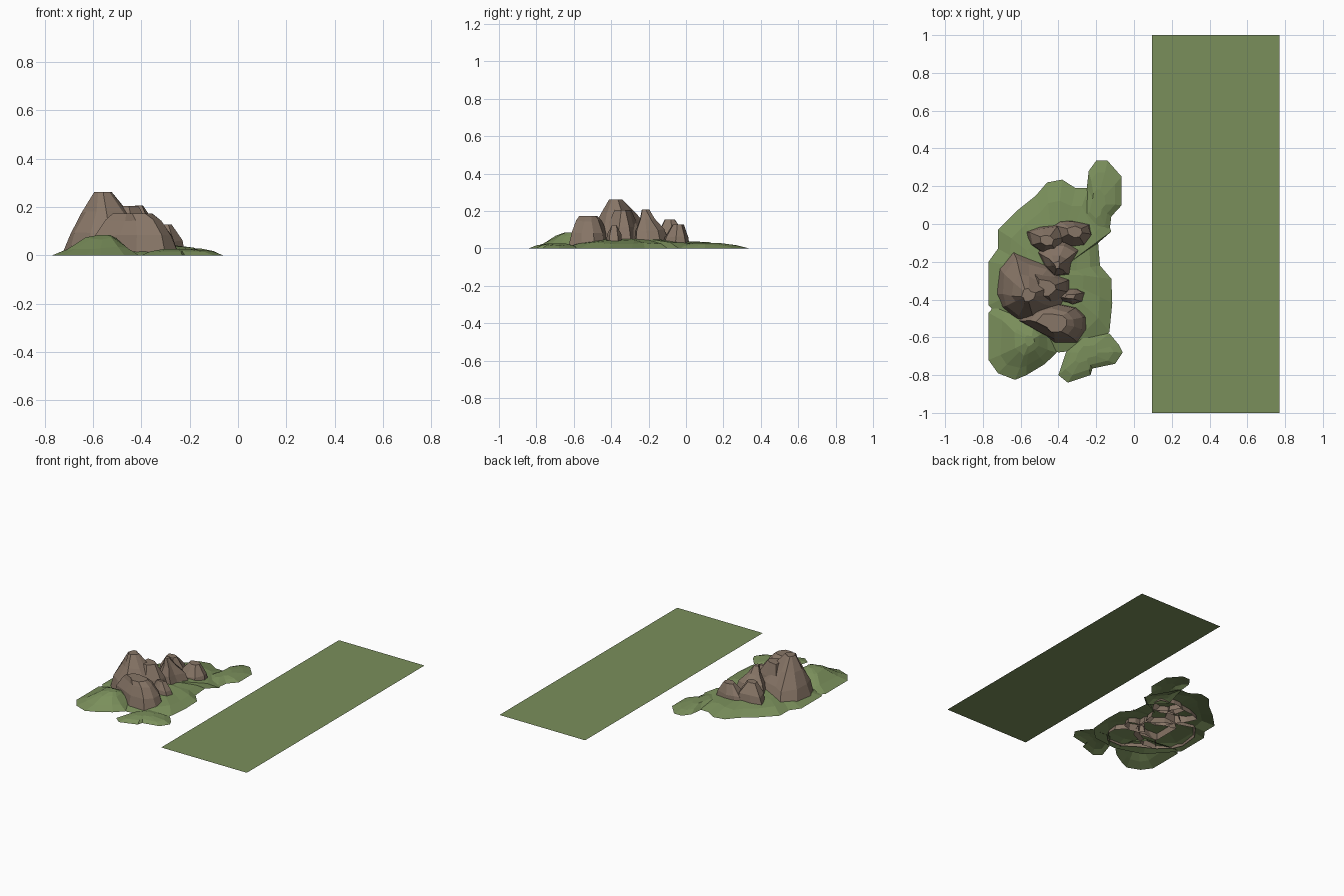
import bpy, bmesh, random

if "Cube" in bpy.data.objects:
    bpy.data.objects.remove(bpy.data.objects["Cube"])
random.seed(4)


def material(name, rgb):
    m = bpy.data.materials.new(name)
    m.diffuse_color = (*rgb, 1)
    m.use_nodes = True
    m.node_tree.nodes["Principled BSDF"].inputs["Base Color"].default_value = m.diffuse_color
    return m


GREEN = material("grass green", (0.195, 0.275, 0.105))
BROWN = material("rock brown", (0.245, 0.180, 0.135))


def make(name, bm, mat):
    me = bpy.data.meshes.new(name)
    bm.normal_update()
    bm.to_mesh(me)
    bm.free()
    me.materials.append(mat)
    ob = bpy.data.objects.new(name, me)
    bpy.context.collection.objects.link(ob)
    return ob


def mound(name, outline, peak, levels, mat, jitter=0.006):
    """Open-bottomed lump: the outline shrinks toward the peak (x, y) at each (scale, z)."""
    bm = bmesh.new()
    px, py = peak
    rings = []
    for s, z in [(1, 0)] + levels:
        last = (s, z) == levels[-1]
        ring = []
        for x, y in outline:
            j = 0 if z == 0 else random.uniform(-jitter, jitter)
            k = 0 if z == 0 or last else random.uniform(-jitter, jitter)
            ring.append(bm.verts.new((px + (x - px) * s + j, py + (y - py) * s + j, z + k)))
        rings.append(ring)
    n = len(outline)
    for a, b in zip(rings, rings[1:]):
        for i in range(n):
            bm.faces.new((a[i], a[(i + 1) % n], b[(i + 1) % n], b[i]))
    bm.faces.new(rings[-1])
    bmesh.ops.recalc_face_normals(bm, faces=bm.faces)
    if sum(f.normal.z for f in bm.faces) < 0:
        bmesh.ops.reverse_faces(bm, faces=bm.faces)
    return make(name, bm, mat)


# Flat strip of grass
bm = bmesh.new()
bm.faces.new([bm.verts.new((x, y, 0)) for x, y in
              ((0.095, -1), (0.77, -1), (0.77, 1), (0.095, 1))])
make("grass_strip", bm, GREEN)

# Grass mounds
mound("grass_main",
      [(-.77, -.43), (-.77, -.20), (-.72, -.13), (-.72, -.03), (-.62, .07), (-.52, .15),
       (-.46, .22), (-.38, .235), (-.31, .19), (-.24, .19), (-.14, .02), (-.12, -.04),
       (-.19, -.10), (-.18, -.22), (-.12, -.29), (-.115, -.42), (-.13, -.57),
       (-.22, -.66), (-.40, -.68), (-.60, -.62)],
      (-.42, -.26), [(.78, .028), (.5, .042), (.25, .05)], GREEN)
mound("grass_front_left",
      [(-.735, -.43), (-.77, -.47), (-.77, -.72), (-.72, -.79), (-.63, -.825), (-.57, -.80),
       (-.47, -.74), (-.41, -.68), (-.43, -.55), (-.52, -.45)],
      (-.55, -.62), [(.7, .03), (.35, .07), (.13, .085)], GREEN)
mound("grass_front_right",
      [(-.36, -.68), (-.40, -.80), (-.35, -.84), (-.23, -.80), (-.22, -.765), (-.10, -.74),
       (-.06, -.68), (-.08, -.64), (-.13, -.58), (-.28, -.58)],
      (-.26, -.68), [(.75, .016), (.35, .026)], GREEN, .002)
mound("grass_back_right",
      [(-.25, .19), (-.24, .28), (-.20, .335), (-.14, .335), (-.065, .25), (-.065, .10),
       (-.12, .04), (-.13, -.04), (-.20, -.10), (-.30, .0)],
      (-.20, .10), [(.72, .016), (.35, .028)], GREEN, .003)

# Rocks
mound("rock_peak",
      [(-.73, -.37), (-.715, -.23), (-.645, -.135), (-.55, -.165), (-.44, -.21), (-.34, -.29),
       (-.34, -.38), (-.38, -.46), (-.52, -.53), (-.62, -.51), (-.70, -.44)],
      (-.565, -.385), [(.8, .09), (.48, .18), (.17, .262)], BROWN)
mound("rock_peak_shoulder",
      [(-.55, -.42), (-.55, -.22), (-.42, -.26), (-.33, -.29), (-.33, -.36), (-.42, -.44)],
      (-.47, -.34), [(.8, .11), (.4, .205)], BROWN)
mound("rock_front",
      [(-.62, -.51), (-.49, -.58), (-.42, -.63), (-.30, -.63), (-.245, -.56), (-.245, -.49),
       (-.30, -.44), (-.44, -.41), (-.55, -.43)],
      (-.44, -.52), [(.86, .08), (.62, .145), (.42, .174)], BROWN)
mound("rock_small",
      [(-.42, -.39), (-.38, -.34), (-.30, -.34), (-.25, -.36), (-.26, -.41), (-.32, -.43),
       (-.38, -.42)],
      (-.34, -.385), [(.75, .07), (.3, .125)], BROWN)
mound("rock_back_middle",
      [(-.52, -.14), (-.48, -.22), (-.42, -.28), (-.33, -.27), (-.32, -.20), (-.28, -.13),
       (-.36, -.08), (-.46, -.08)],
      (-.41, -.225), [(.72, .10), (.42, .155), (.17, .207)], BROWN)
mound("rock_back_left",
      [(-.58, -.04), (-.55, -.11), (-.49, -.17), (-.40, -.16), (-.36, -.07), (-.40, .0),
       (-.50, -.01)],
      (-.46, -.09), [(.8, .08), (.35, .155)], BROWN)
mound("rock_back_right",
      [(-.44, -.01), (-.42, -.09), (-.33, -.13), (-.26, -.12), (-.22, -.06), (-.23, .0),
       (-.33, .02), (-.40, .015)],
      (-.31, -.04), [(.85, .06), (.38, .128)], BROWN)
